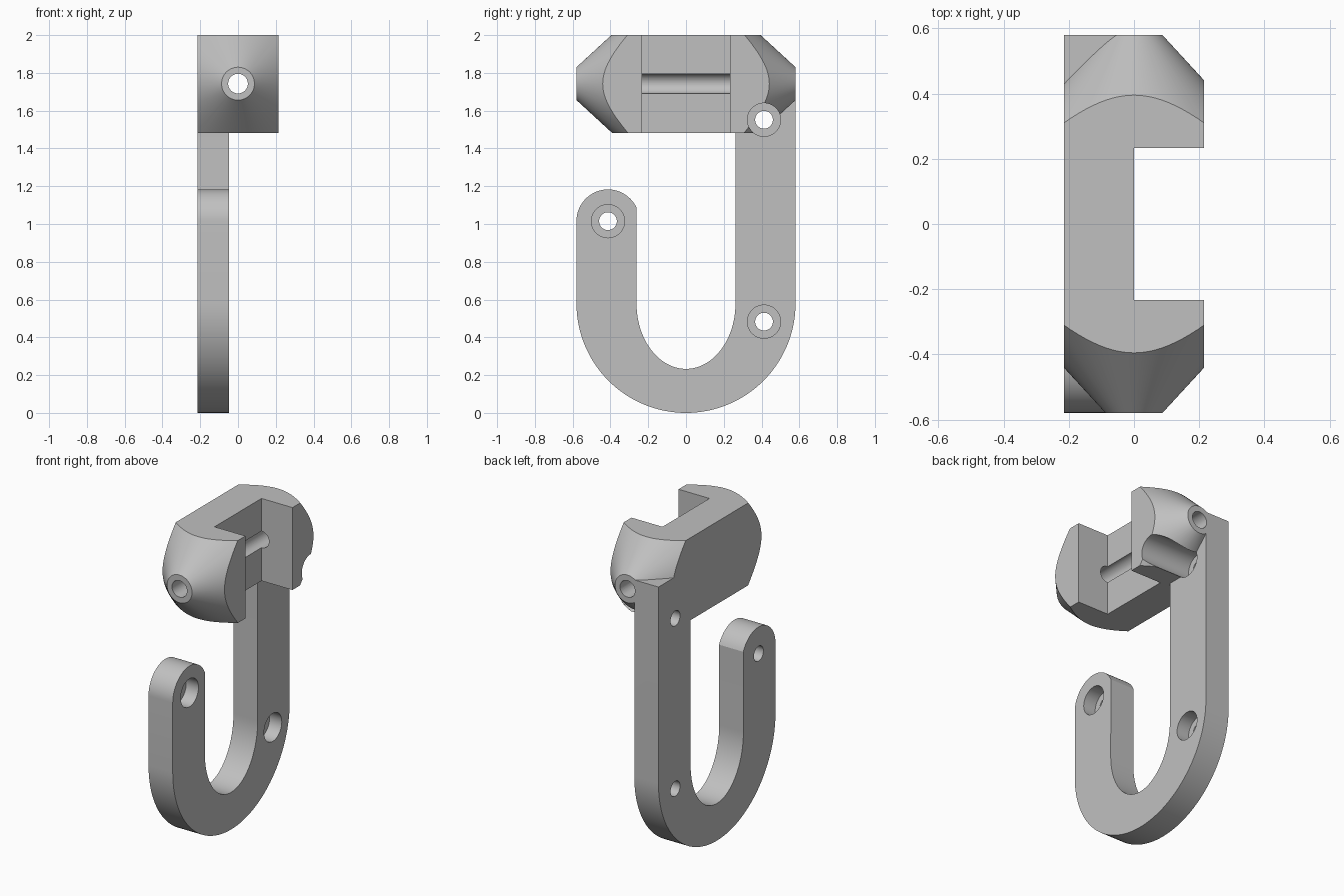
import bpy, bmesh, math
from mathutils import Vector, Matrix

cube = bpy.data.objects.get("Cube")
if cube:
    bpy.data.objects.remove(cube, do_unlink=True)

grey = bpy.data.materials.new("light grey")
grey.use_nodes = True
COLOUR = (0.53, 0.53, 0.53, 1)
grey.diffuse_color = COLOUR
grey.node_tree.nodes["Principled BSDF"].inputs["Base Color"].default_value = COLOUR

W = 0.215            # half width of the clamp
L = 0.58             # half length of the clamp
AXIS_Z = 1.743       # height of the long bore
ARM_X = -0.047       # inner side of the hook plate
HOLES = [(-0.413, 1.015), (0.413, 0.483), (0.413, 1.552)]


def finish(bm, name):
    bmesh.ops.recalc_face_normals(bm, faces=bm.faces)
    me = bpy.data.meshes.new(name)
    bm.to_mesh(me)
    bm.free()
    me.materials.append(grey)
    ob = bpy.data.objects.new(name, me)
    bpy.context.collection.objects.link(ob)
    return ob


def box(name, lo, hi):
    lo, hi = Vector(lo), Vector(hi)
    bm = bmesh.new()
    bmesh.ops.create_cube(bm, size=1)
    for v in bm.verts:
        v.co = (lo + hi) / 2 + v.co * (hi - lo)
    return finish(bm, name)


def rod(name, a, b, radius):
    a, b = Vector(a), Vector(b)
    turn = (b - a).to_track_quat('Z', 'Y').to_matrix().to_4x4()
    bm = bmesh.new()
    bmesh.ops.create_cone(bm, cap_ends=True, segments=48, radius1=radius, radius2=radius,
                          depth=(b - a).length,
                          matrix=Matrix.Translation((a + b) / 2) @ turn)
    return finish(bm, name)


def combine(ob, other, operation):
    mod = ob.modifiers.new(operation.lower(), 'BOOLEAN')
    mod.operation, mod.object, mod.solver = operation, other, 'EXACT'
    bpy.context.view_layer.objects.active = ob
    bpy.ops.object.modifier_apply(modifier=mod.name)
    bpy.data.objects.remove(other, do_unlink=True)


def arc(cy, cz, ry, rz, start, end, n):
    angles = [math.radians(start + (end - start) * i / n) for i in range(n + 1)]
    return [(cy + ry * math.cos(a), cz + rz * math.sin(a)) for a in angles]


# Clamp block: a box trimmed by a double cone along its length
clamp = box("clamp_hook", (-W, -L, 1.483), (W, L, 2.0))
bm = bmesh.new()
wide = 0.087 + 0.92 * L
profile = [(0, -L), (0.087, -L), (wide, 0), (0.087, L), (0, L)]
verts = [bm.verts.new((r, y, AXIS_Z)) for r, y in profile]
edges = [bm.edges.new(pair) for pair in zip(verts, verts[1:])]
bmesh.ops.spin(bm, geom=verts + edges, cent=(0, 0, AXIS_Z), axis=(0, 1, 0),
               angle=math.tau, steps=96, use_merge=True)
bmesh.ops.remove_doubles(bm, verts=bm.verts, dist=1e-5)
combine(clamp, finish(bm, "double_cone"), 'INTERSECT')

# Open slot in the clamp
combine(clamp, box("slot_cutter", (0, -0.233, 1.3), (0.5, 0.233, 2.2)), 'DIFFERENCE')

# J-shaped hook plate
tip = math.degrees(math.acos(0.153 / 0.168))
outline = [(L, 1.812)]
outline += [(0.262, 1.812)]
outline += arc(0, L, 0.262, 0.347, 0, -180, 48)
outline += arc(-0.413, 1.015, 0.167, 0.168, tip, 180, 32)
outline += arc(0, L, L, L, 180, 360, 64)
bm = bmesh.new()
face = bm.faces.new([bm.verts.new((-W, y, z)) for y, z in outline])
side = bmesh.ops.extrude_face_region(bm, geom=[face])["geom"]
bmesh.ops.translate(bm, vec=(ARM_X + W, 0, 0),
                    verts=[g for g in side if isinstance(g, bmesh.types.BMVert)])
combine(clamp, finish(bm, "hook_plate"), 'UNION')

# Long bore, then screw holes with counterbores
combine(clamp, rod("bore_cutter", (0, -1, AXIS_Z), (0, 1, AXIS_Z), 0.052), 'DIFFERENCE')
for y, z in HOLES:
    combine(clamp, rod("hole_cutter", (-0.5, y, z), (0.5, y, z), 0.047), 'DIFFERENCE')
    combine(clamp, rod("recess_cutter", (ARM_X - 0.085, y, z), (0.5, y, z), 0.088), 'DIFFERENCE')

# Smooth curves, sharp edges
bpy.ops.object.select_all(action='DESELECT')
clamp.select_set(True)
bpy.context.view_layer.objects.active = clamp
bpy.ops.object.shade_smooth_by_angle(angle=math.radians(25))
